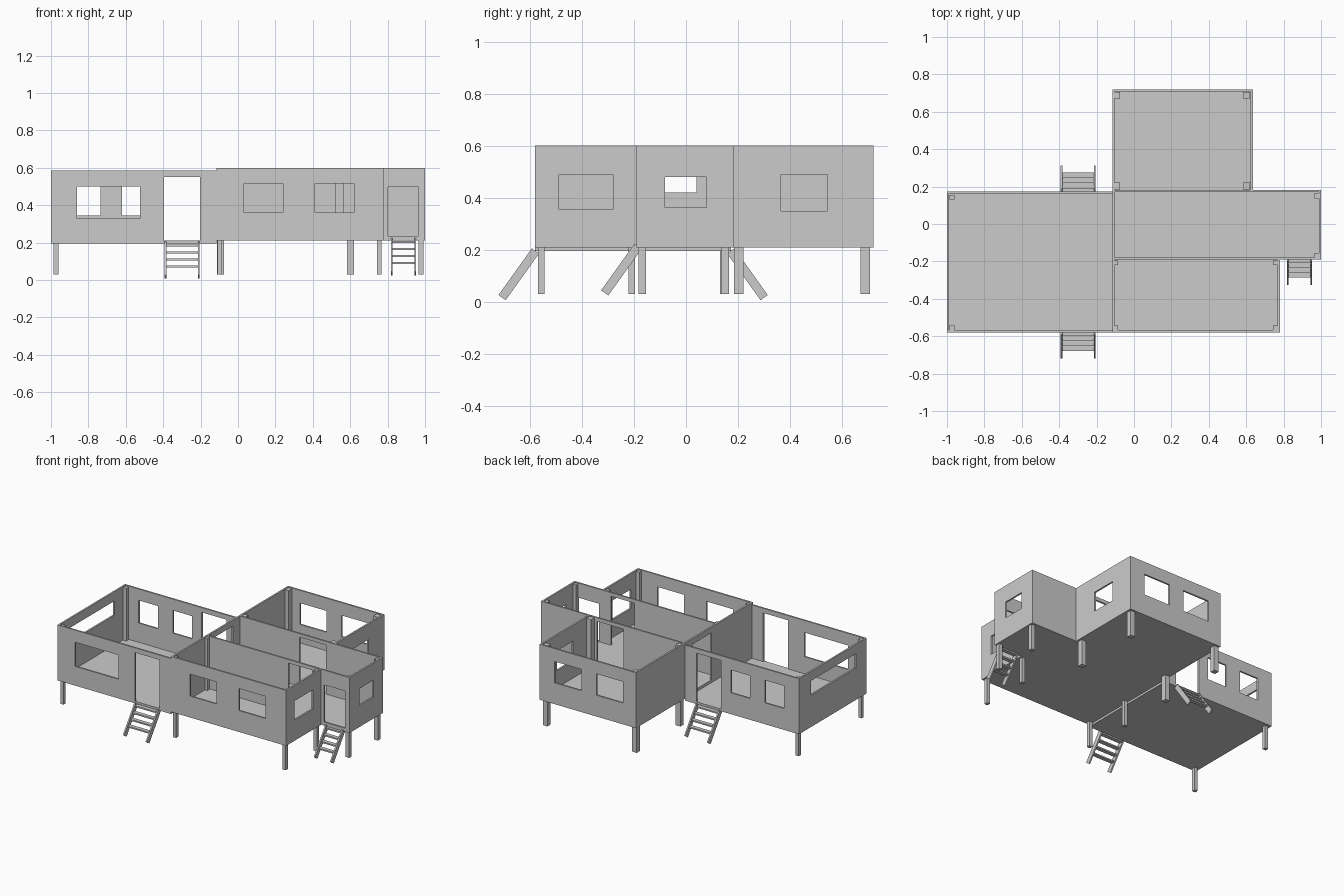
import bpy, bmesh, math
from mathutils import Vector, Matrix

if "Cube" in bpy.data.objects:
    bpy.data.objects.remove(bpy.data.objects["Cube"])

T = 0.012  # wall thickness


def finish(bm, name):
    bmesh.ops.recalc_face_normals(bm, faces=bm.faces)
    me = bpy.data.meshes.new(name)
    bm.to_mesh(me)
    bm.free()
    ob = bpy.data.objects.new(name, me)
    bpy.context.collection.objects.link(ob)
    return ob


def add_box(bm, lo, hi, rot=None):
    lo, hi = Vector(lo), Vector(hi)
    m = Matrix.Translation((lo + hi) / 2)
    if rot:
        m = m @ rot
    bmesh.ops.create_cube(bm, size=1, matrix=m @ Matrix.Diagonal((*(hi - lo), 1)))


def box(name, lo, hi):
    bm = bmesh.new()
    add_box(bm, lo, hi)
    return finish(bm, name)


def wall(name, axis, at, a0, a1, z0, z1, holes=()):
    """Wall along an axis, occupying at..at+T, with (a0, a1, z0, z1) openings."""
    us = sorted({a0, a1, *[h[0] for h in holes], *[h[1] for h in holes]})
    zs = sorted({z0, z1, *[h[2] for h in holes], *[h[3] for h in holes]})
    bm = bmesh.new()
    pt = lambda u, z: (u, at, z) if axis == 'x' else (at, u, z)
    v = {(u, z): bm.verts.new(pt(u, z)) for u in us for z in zs}
    for ua, ub in zip(us, us[1:]):
        for za, zb in zip(zs, zs[1:]):
            u, z = (ua + ub) / 2, (za + zb) / 2
            if not any(h[0] < u < h[1] and h[2] < z < h[3] for h in holes):
                bm.faces.new((v[ua, za], v[ub, za], v[ub, zb], v[ua, zb]))
    r = bmesh.ops.extrude_face_region(bm, geom=bm.faces[:])
    off = Vector((0, T, 0)) if axis == 'x' else Vector((T, 0, 0))
    bmesh.ops.translate(bm, vec=off, verts=[g for g in r['geom'] if isinstance(g, bmesh.types.BMVert)])
    loose = [w for w in bm.verts if not w.link_faces]
    bmesh.ops.delete(bm, geom=loose, context='VERTS')
    bmesh.ops.recalc_face_normals(bm, faces=bm.faces)
    bmesh.ops.dissolve_limit(bm, angle_limit=0.01, verts=bm.verts, edges=bm.edges)
    return finish(bm, name)


def stairs(name, x0, x1, y, z, d):
    """Open stairs falling from (y, z) in direction d (+1 back, -1 front)."""
    bm = bmesh.new()
    run, drop, w = 0.128, 0.179, 0.034
    length = math.hypot(run, drop)
    rot = Matrix.Rotation(d * math.atan2(run, drop), 4, 'X')
    c = Vector((0, y + d * run / 2, z - drop / 2))
    for x in (x0, x1):
        h = Vector((0.005, w / 2, length / 2))
        c.x = x
        add_box(bm, c - h, c + h, rot)
    for i in range(4):
        f = 0.06 + i * 0.21
        ty, tz = y + d * run * f, z - drop * f
        add_box(bm, (x0, ty - 0.014, tz - 0.005), (x1, ty + 0.014, tz + 0.005))
    return finish(bm, name)


# Floors
Z0, Z1 = 0.21, 0.60
box('left_room_floor', (-1, -0.58, 0.195), (-0.115, 0.173, 0.21))
box('front_room_floor', (-0.115, -0.58, Z0), (0.78, -0.19, 0.23))
box('middle_room_floor', (-0.115, -0.19, Z0), (1, 0.183, 0.23))
box('back_room_floor', (-0.115, 0.183, Z0), (0.635, 0.72, 0.23))

# Left room walls
L0, L1 = 0.195, 0.585
door = (-0.395, -0.203, 0.21, 0.552)
wall('left_room_front_wall', 'x', -0.58, -1, -0.115, L0, L1, [(-0.862, -0.525, 0.33, 0.5), door])
wall('left_room_back_wall', 'x', 0.173 - T, -1, -0.115, L0, L1,
     [(-0.885, -0.735, 0.345, 0.505), (-0.62, -0.47, 0.345, 0.505), door])
wall('left_room_side_wall', 'y', -1, -0.58 + T, 0.173 - T, L0, L1, [(-0.46, 0.04, 0.42, 0.52)])

# Partitions
wall('left_partition', 'y', -0.115, -0.58 + T, 0.183 - T, Z0, Z1, [(-0.12, 0.09, 0.23, 0.56)])
wall('front_partition', 'x', -0.19, -0.115 + T, 1, Z0, Z1,
     [(0.525, 0.71, 0.23, 0.575), (0.803, 0.965, 0.235, 0.497)])
wall('back_partition', 'x', 0.183 - T, -0.115, 1, Z0, Z1, [(0.36, 0.565, 0.23, 0.575)])

# Front, middle and back room outer walls
wall('front_room_front_wall', 'x', -0.58, -0.115, 0.78, Z0, Z1,
     [(0.033, 0.24, 0.36, 0.515), (0.413, 0.62, 0.36, 0.515)])
wall('front_room_side_wall', 'y', 0.78 - T, -0.58 + T, -0.19, Z0, Z1, [(-0.487, -0.28, 0.355, 0.49)])
wall('middle_room_side_wall', 'y', 1 - T, -0.19 + T, 0.183 - T, Z0, Z1, [(-0.08, 0.078, 0.363, 0.48)])
wall('back_room_back_wall', 'x', 0.72 - T, -0.115, 0.635, Z0, Z1,
     [(-0.015, 0.192, 0.36, 0.51), (0.31, 0.517, 0.36, 0.51)])
wall('back_room_right_wall', 'y', 0.635 - T, 0.183, 0.72 - T, Z0, Z1, [(0.365, 0.543, 0.35, 0.49)])
wall('back_room_left_wall', 'y', -0.115, 0.183, 0.72 - T, Z0, Z1)

# Corner posts: x, y, half width, top
posts = [(x, y, 0.018, 0.595) for x in (-0.093, 0.602) for y in (0.203, 0.688)]
posts += [(x, y, 0.0125, 0.595) for x in (-0.097, 0.755) for y in (-0.555, -0.208)]
posts += [(-0.973, y, 0.0125, 0.58) for y in (-0.555, 0.143)]
posts += [(0.978, y, 0.014, 0.595) for y in (-0.168, 0.151)]
for x, y, h, top in posts:
    box('corner_post', (x - h, y - h, 0.03), (x + h, y + h, top))

# Stairs
stairs('front_stairs', -0.387, -0.21, -0.578, 0.196, -1)
stairs('back_stairs', -0.387, -0.21, 0.172, 0.196, 1)
stairs('side_stairs', 0.822, 0.948, -0.184, 0.214, -1)
